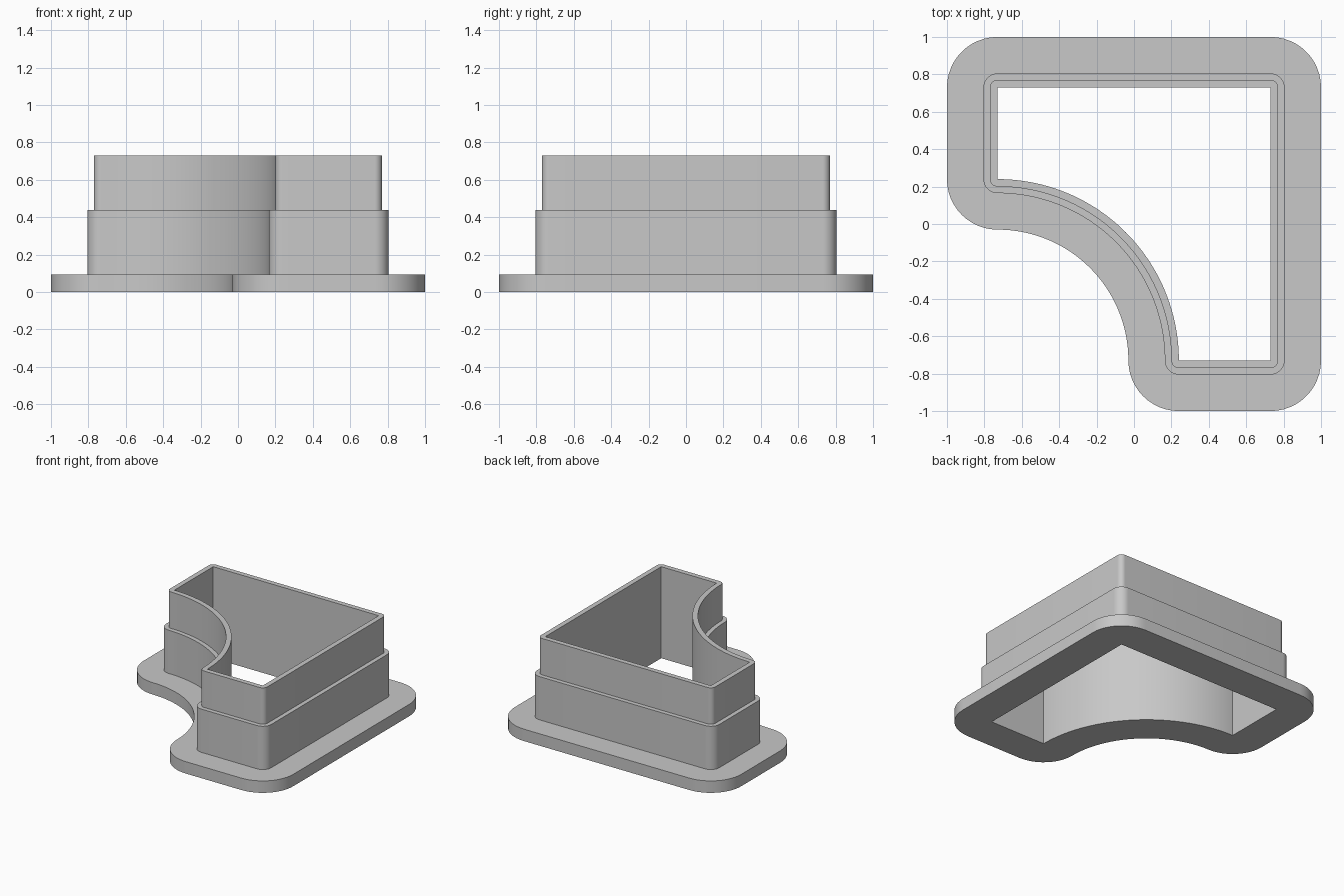
import bpy, bmesh
from math import cos, sin, radians

cube = bpy.data.objects.get("Cube")
if cube:
    bpy.data.objects.remove(cube, do_unlink=True)

HALF = 0.73             # half width of the opening
TIP = 0.24              # where the concave curve meets the short sides
RADIUS = HALF + TIP     # radius of the concave curve
CORNER_STEPS = 12
CURVE_STEPS = 48


def sweep(cx, cy, radius, start, end, steps):
    """Points along an arc, angles in degrees."""
    angles = [radians(start + (end - start) * i / steps) for i in range(steps + 1)]
    return [(cx + radius * cos(a), cy + radius * sin(a)) for a in angles]


def outline(offset):
    """Outline of the opening, grown outward with round corners."""
    def corner(x, y, start):
        return sweep(x, y, offset, start, start + 90, CORNER_STEPS)

    return (corner(HALF, HALF, 0)
            + corner(-HALF, HALF, 90)
            + corner(-HALF, TIP, 180)
            + sweep(-HALF, -HALF, RADIUS - offset, 90, 0, CURVE_STEPS)[1:-1]
            + corner(TIP, -HALF, 180)
            + corner(HALF, -HALF, 270))


# Wall section as (offset, height): flange, lower wall, upper wall, inside
section = [(0.27, 0), (0.27, 0.095), (0.075, 0.095), (0.075, 0.44),
           (0.04, 0.44), (0.04, 0.73), (0, 0.73), (0, 0)]

bm = bmesh.new()
rings = [[bm.verts.new((x, y, z)) for x, y in outline(d)] for d, z in section]
for lower, upper in zip(rings, rings[1:] + rings[:1]):
    count = len(lower)
    for i in range(count):
        j = (i + 1) % count
        bm.faces.new((lower[i], lower[j], upper[j], upper[i]))

# Merge the points that meet at the sharp inside corners
bmesh.ops.remove_doubles(bm, verts=bm.verts, dist=0.0001)
bmesh.ops.recalc_face_normals(bm, faces=bm.faces)

mesh = bpy.data.meshes.new("stepped_cutter")
bm.to_mesh(mesh)
bm.free()
body = bpy.data.objects.new("stepped_cutter", mesh)
bpy.context.collection.objects.link(body)

# Plain grey
grey = bpy.data.materials.new("grey")
grey.use_nodes = True
colour = (0.58, 0.58, 0.58, 1)
grey.diffuse_color = colour
grey.node_tree.nodes["Principled BSDF"].inputs["Base Color"].default_value = colour
mesh.materials.append(grey)

# Smooth curves, sharp steps
bpy.ops.object.select_all(action="DESELECT")
body.select_set(True)
bpy.context.view_layer.objects.active = body
bpy.ops.object.shade_smooth_by_angle(angle=radians(30))
